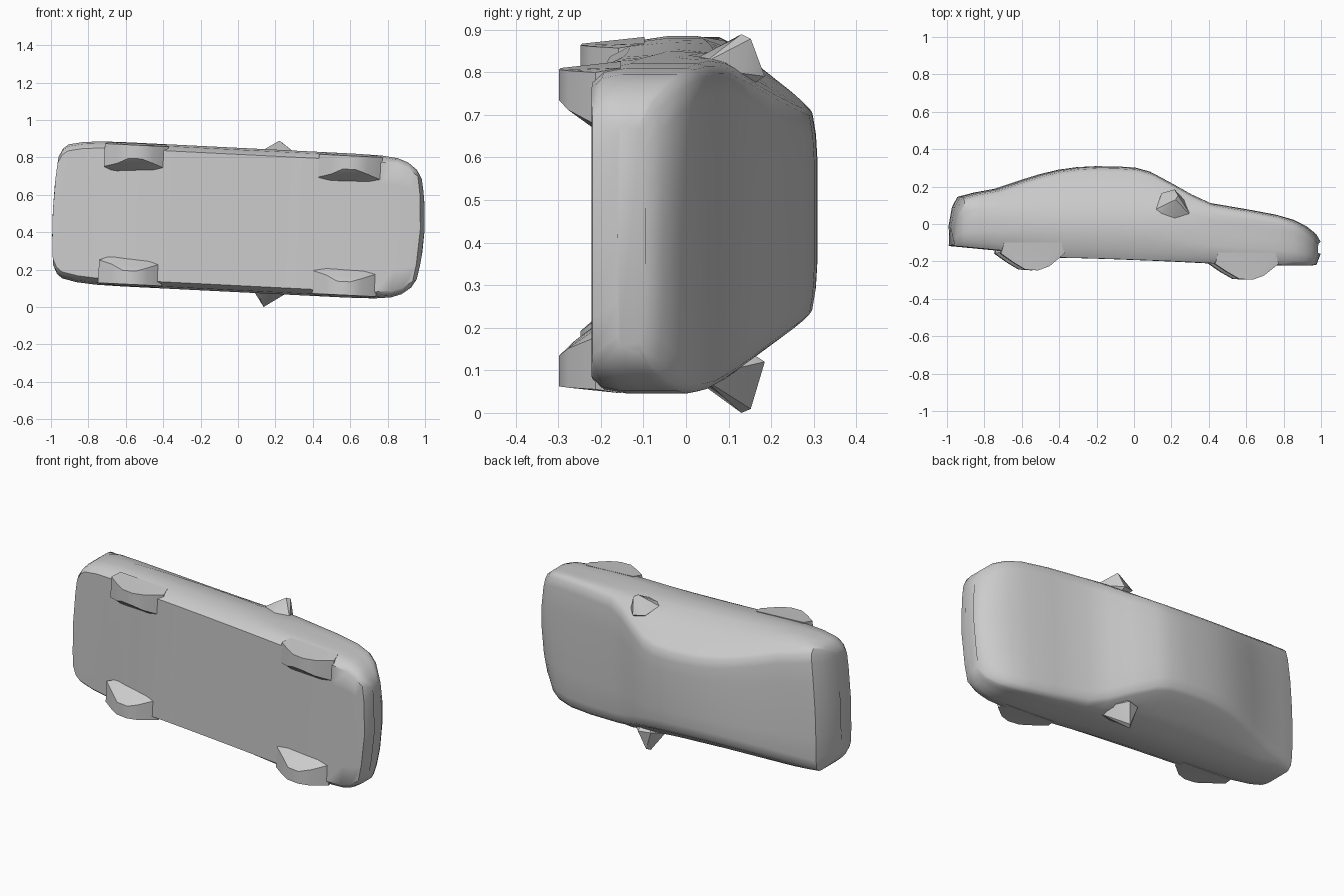
import bpy, bmesh, math
from mathutils import Vector

if "Cube" in bpy.data.objects:
    bpy.data.objects.remove(bpy.data.objects["Cube"])

paint = bpy.data.materials.new("plain grey")
paint.diffuse_color = (0.6, 0.6, 0.6, 1)
paint.use_nodes = True
paint.node_tree.nodes["Principled BSDF"].inputs["Base Color"].default_value = paint.diffuse_color


def place(x, y, w):
    """Car axes (length, height, width) to the car lying on its side, slightly turned."""
    return Vector((x + 0.05 * w, y, 0.465 + w - 0.05 * x))


def interp(table, v):
    if v <= table[0][0]:
        return table[0][1]
    for (a, fa), (b, fb) in zip(table, table[1:]):
        if v <= b:
            return fa + (fb - fa) * (v - a) / (b - a)
    return table[-1][1]


def finish(name, bm, angle):
    bmesh.ops.recalc_face_normals(bm, faces=bm.faces)
    mesh = bpy.data.meshes.new(name)
    bm.to_mesh(mesh)
    bm.free()
    ob = bpy.data.objects.new(name, mesh)
    bpy.context.collection.objects.link(ob)
    mesh.materials.append(paint)
    bpy.ops.object.select_all(action='DESELECT')
    ob.select_set(True)
    bpy.context.view_layer.objects.active = ob
    bpy.ops.object.shade_smooth_by_angle(angle=math.radians(angle))


# Body: stations of length, roof height, floor height, half width
STATIONS = [
    (-0.99, -0.02, -0.115, 0.29), (-0.97, 0.09, -0.12, 0.335),
    (-0.94, 0.145, -0.122, 0.358), (-0.85, 0.168, -0.13, 0.375),
    (-0.74, 0.188, -0.14, 0.383), (-0.6, 0.235, -0.16, 0.385),
    (-0.5, 0.266, -0.17, 0.385), (-0.4, 0.29, -0.18, 0.385),
    (-0.3, 0.304, -0.182, 0.385), (-0.2, 0.309, -0.185, 0.385),
    (-0.1, 0.308, -0.188, 0.385), (0.0, 0.302, -0.192, 0.385),
    (0.08, 0.28, -0.195, 0.385), (0.2, 0.215, -0.2, 0.385),
    (0.3, 0.158, -0.205, 0.385), (0.4, 0.112, -0.21, 0.385),
    (0.6, 0.078, -0.218, 0.385), (0.75, 0.05, -0.22, 0.382),
    (0.85, 0.022, -0.222, 0.372), (0.92, -0.012, -0.222, 0.352),
    (0.975, -0.055, -0.22, 0.315), (0.998, -0.095, -0.16, 0.27)]

# Body side: half width limit by height, leaning in above the belt line
SIDE = [(0.04, 0.385), (0.09, 0.372), (0.14, 0.34), (0.18, 0.312), (0.28, 0.25), (0.31, 0.235)]


def section(top, low, width):
    def side(y):
        return min(width, interp(SIDE, y))
    h = top - low
    half = [(low, 0.0), (low, width * 0.6), (low, width - 0.035),
            (low + 0.1 * h, width - 0.01)]
    for f in (0.3, 0.5, 0.7, 0.82):
        half.append((low + f * h, side(low + f * h)))
    e = side(top - 0.03)
    half += [(top - 0.03 * min(1, h / 0.2), e - 0.004), (top - 0.012, e - 0.022),
             (top - 0.004, e - 0.07), (top, e * 0.45), (top, 0.0)]
    return half + [(y, -w) for y, w in half[-2:0:-1]]


bm = bmesh.new()
rings = []
for x, top, low, width in STATIONS:
    bow = max(0, (abs(x) - 0.7) / 0.3) ** 2 * (0.03 if x > 0 else 0.015)
    rings.append([bm.verts.new(place(x - math.copysign(bow * (w / 0.27) ** 2, x), y, w))
                  for y, w in section(top, low, width)])
for a, b in zip(rings, rings[1:]):
    for i in range(len(a)):
        j = (i + 1) % len(a)
        bm.faces.new((a[i], a[j], b[j], b[i]))
for ring in (rings[0], rings[-1]):
    bm.faces.new(ring)
finish("body", bm, 45)


def hull(name, points, angle):
    bm = bmesh.new()
    for p in points:
        bm.verts.new(place(*p))
    bmesh.ops.convex_hull(bm, input=bm.verts)
    finish(name, bm, angle)


# Wheels: shallow rounded bumps under the floor, sloping in towards the middle
ARC = [(-0.17, 0.0, 0.25), (-0.1, 0.55, 0.27), (-0.04, 0.95, 0.3),
       (0.03, 1.0, 0.3), (0.09, 0.75, 0.28), (0.17, 0.0, 0.25)]
for side, s in (("left", 1), ("right", -1)):
    for end, cx, floor, drop in (("front", 0.585, -0.213, 0.085), ("rear", -0.56, -0.158, 0.09)):
        pts = []
        for dx, d, inner in ARC:
            y = floor - d * drop
            pts += [(cx + dx, y, s * inner), (cx + dx, y, s * 0.372),
                    (cx + dx * 0.9, floor + 0.06, s * 0.382)]
        pts += [(cx - 0.1, floor + 0.02, s * 0.22), (cx + 0.1, floor + 0.02, s * 0.22)]
        hull(end + "_wheel_" + side, pts, 40)

    # Mirror: small pointed wedge at the foot of the windscreen
    tip = 0.434 if s > 0 else 0.457
    mx = 0.2 if s > 0 else 0.16
    hull("mirror_" + side, [
        (mx, 0.13, s * tip), (mx + 0.015, 0.152, s * (tip - 0.01)),
        (0.1, 0.08, s * 0.37), (0.13, 0.165, s * 0.34), (0.2, 0.185, s * 0.335),
        (0.25, 0.13, s * 0.345), (0.29, 0.04, s * 0.37), (0.2, 0.02, s * 0.375),
        (0.12, 0.05, s * 0.375), (0.2, 0.1, s * 0.28)], 30)
